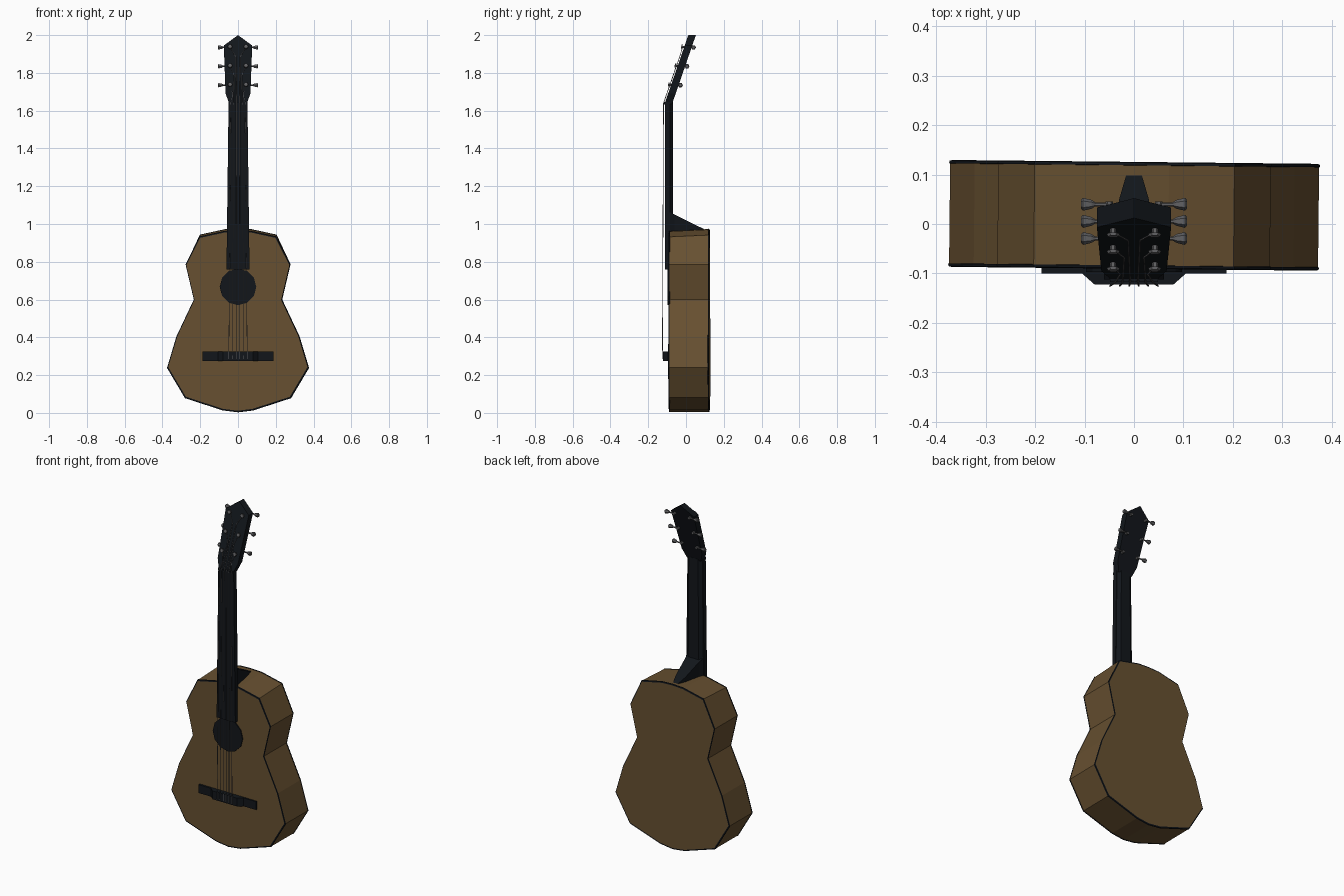
import bpy, bmesh, math
from mathutils import Vector, Matrix

if "Cube" in bpy.data.objects:
    bpy.data.objects.remove(bpy.data.objects["Cube"])


def material(name, rgb):
    m = bpy.data.materials.new(name)
    m.diffuse_color = (*rgb, 1)
    m.use_nodes = True
    m.node_tree.nodes["Principled BSDF"].inputs["Base Color"].default_value = m.diffuse_color
    return m


WOOD = material("wood", (0.135, 0.08, 0.03))
DARK = material("dark_wood", (0.006, 0.008, 0.011))
METAL = material("metal", (0.12, 0.12, 0.125))
TILT = Matrix.Rotation(math.radians(-0.6), 4, 'Z')


def loft(name, loops, mat, caps=True):
    """Bridge equal-length point loops into a solid, flat shaded."""
    bm = bmesh.new()
    rings = [[bm.verts.new(p) for p in loop] for loop in loops]
    n = len(rings[0])
    for a, b in zip(rings, rings[1:]):
        for i in range(n):
            j = (i + 1) % n
            bm.faces.new((a[i], a[j], b[j], b[i]))
    if caps:
        bm.faces.new(rings[0])
        bm.faces.new(rings[-1])
    bmesh.ops.recalc_face_normals(bm, faces=bm.faces)
    me = bpy.data.meshes.new(name)
    bm.to_mesh(me)
    bm.free()
    me.materials.append(mat)
    ob = bpy.data.objects.new(name, me)
    bpy.context.collection.objects.link(ob)
    return ob


def mirrored(half):
    """Close a right-hand half outline (x, z) across x = 0."""
    return half + [(-x, z) for x, z in reversed(half) if x > 0]


def rod(name, stations, mat, sides=6):
    """Round part through (point, radius) stations along a straight axis."""
    axis = (Vector(stations[-1][0]) - Vector(stations[0][0])).normalized()
    q = axis.to_track_quat('Z', 'Y')
    loops = []
    for p, r in stations:
        loops.append([Vector(p) + q @ Vector((r * math.cos(t), r * math.sin(t), 0))
                      for t in [2 * math.pi * i / sides for i in range(sides)]])
    return loft(name, loops, mat)


# Body: extruded outline with dark bevelled bindings on both rims
outline = mirrored([(0, 0.003), (0.08, 0.013), (0.28, 0.078), (0.375, 0.238), (0.325, 0.405),
                    (0.233, 0.6), (0.277, 0.787), (0.203, 0.934), (0.07, 0.963), (0, 0.966)])
FRONT, BACK = -0.09, 0.125


def body_loop(y, inset=0.0):
    pts = []
    for x, z in outline:
        rise = 0.01 * (y - FRONT) / (BACK - FRONT) if z > 0.9 else 0
        k = 1 - inset / 0.35
        pts.append(TILT @ Vector((x * k, y, 0.5 + (z - 0.5) * k + rise)))
    return pts


loft("body", [body_loop(FRONT, 0.005), body_loop(FRONT + 0.005, 0.002),
              body_loop(BACK - 0.005, 0.002), body_loop(BACK, 0.005)], WOOD)
for name, edge, d in (("front_binding", FRONT, 1), ("back_binding", BACK, -1)):
    loft(name, [body_loop(edge - d * 0.0005, 0.006), body_loop(edge + d * 0.001, 0.001),
                body_loop(edge + d * 0.006, 0), body_loop(edge + d * 0.007, 0.004)],
         DARK, caps=False)

# Sound hole disc
rod("sound_hole", [((0, -0.085, 0.667), 0.097), ((0, -0.097, 0.667), 0.097)], DARK, 12)

# Bridge: thin wings rising to a thick centre
bridge = [(-0.187, -0.085), (-0.187, -0.1), (-0.105, -0.1), (-0.08, -0.122),
          (0.08, -0.122), (0.105, -0.1), (0.187, -0.1), (0.187, -0.085)]
loft("bridge", [[(x, y, z) for x, y in bridge] for z in (0.276, 0.325)], DARK)

# Fretboard and neck
loft("fretboard", [[(-w, -0.112, z), (w, -0.112, z), (w, -0.085, z), (-w, -0.085, z)]
                   for w, z in ((0.061, 0.76), (0.05, 1.645))], DARK)
loft("neck", [[(-w, -0.1, z), (w, -0.1, z), (w, -0.088, z), (w * 0.6, -0.069, z),
               (-w * 0.6, -0.069, z), (-w, -0.088, z)]
              for w, z in ((0.058, 0.94), (0.05, 1.645))], DARK)

# Heel: wedge tapering back over the body's top
loft("heel", [[(-w, y, 0.955), (w, y, 0.955), (w, y, z), (-w, y, z)]
              for w, y, z in ((0.057, -0.09, 1.065), (0.045, -0.06, 1.05),
                              (0.03, 0.05, 0.995), (0.016, 0.098, 0.972))], DARK)


# Headstock: leaning backward from the nut
def lean(z):
    return -0.112 + (z - 1.64) * 0.345


head = mirrored([(0.045, 1.635), (0.066, 1.69), (0.075, 1.945), (0, 2.0)])
loft("headstock", [[(x, lean(min(z, 2.0)) + d, z) for x, z in head] for d in (0, 0.04)], DARK)
loft("nut", [[(x, y, z) for y, z in ((-0.117, 1.633), (-0.117, 1.645), (-0.09, 1.645),
                                     (-0.09, 1.633))] for x in (-0.049, 0.049)], DARK)

# Tuners and strings, three per side
for s, side in ((-1, "left"), (1, "right")):
    for i in range(3):
        z = 1.735 + 0.1 * i
        y = lean(z)
        tag = f"{side}_{i + 1}"
        rod("post_" + tag, [((s * 0.042, y + 0.005, z), 0.006), ((s * 0.042, y - 0.009, z + 0.003), 0.006),
                            ((s * 0.042, y - 0.0095, z + 0.0031), 0.013),
                            ((s * 0.042, y - 0.015, z + 0.005), 0.011)], METAL)
        yk = y + 0.05
        rod("bearing_" + tag, [((s * 0.05, y + 0.035, z), 0.008), ((s * 0.05, yk + 0.006, z), 0.008)], METAL)
        rod("tuner_" + tag, [((s * 0.045, yk, z), 0.004), ((s * 0.078, yk, z), 0.004),
                             ((s * 0.086, yk, z), 0.009), ((s * 0.103, yk, z), 0.013),
                             ((s * 0.107, yk, z), 0.009)], METAL)
        # Inner strings run to the upper posts
        k = 2.5 - i
        nut = (s * k * 0.0155, -0.119, 1.64)
        bend = (s * (0.012 + 0.008 * (2 - i)), lean(z - 0.05) - 0.006, z - 0.05)
        path = [(s * k * 0.0195, -0.125, 0.285), nut, bend, (s * 0.04, y - 0.008, z)]
        for n, (a, b) in enumerate(zip(path, path[1:])):
            rod(f"string_{tag}_{n + 1}", [(a, 0.0018), (b, 0.0018)], METAL, 4)
